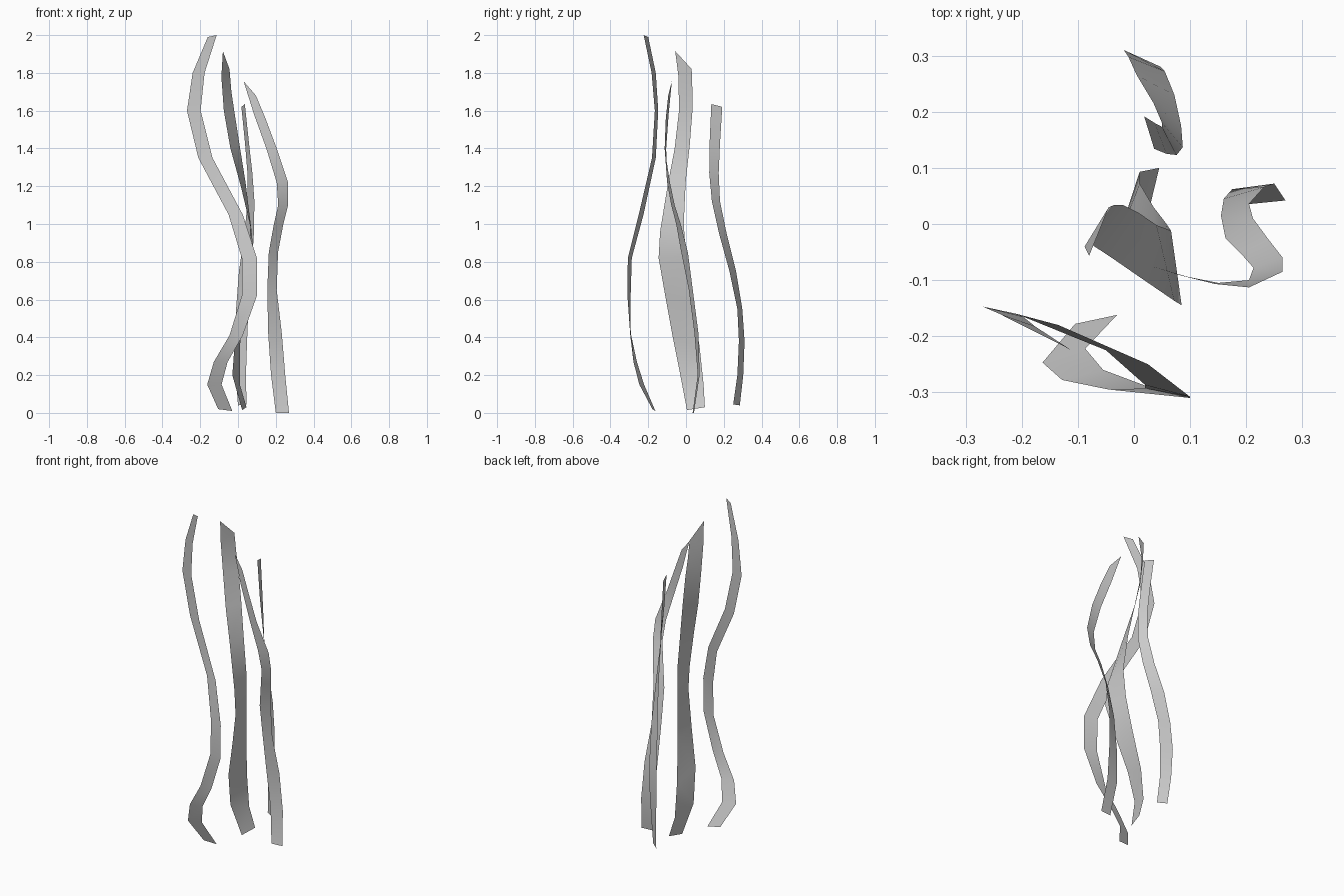
import bpy


def ribbon(name, rows):
    """Thin leaf: each row holds left edge x, y, z and right edge x, y, z."""
    verts = [p for r in rows for p in (r[:3], r[3:])]
    faces = [(2 * i, 2 * i + 1, 2 * i + 3, 2 * i + 2) for i in range(len(rows) - 1)]
    mesh = bpy.data.meshes.new(name)
    mesh.from_pydata(verts, [], faces)
    mesh.polygons.foreach_set("use_smooth", [True] * len(faces))
    obj = bpy.data.objects.new(name, mesh)
    bpy.context.collection.objects.link(obj)
    return obj


# Tall front strand with a strong S bend
ribbon("front_blade", [
    (-.105, -.178, .02, -.03, -.162, .01),
    (-.163, -.247, .15, -.087, -.222, .15),
    (-.128, -.278, .27, -.055, -.26, .27),
    (-.045, -.295, .41, .025, -.29, .41),
    (.02, -.293, .62, .1, -.31, .62),
    (.02, -.287, .82, .1, -.308, .82),
    (-.05, -.225, 1.05, .025, -.25, 1.05),
    (-.21, -.16, 1.35, -.135, -.18, 1.35),
    (-.27, -.147, 1.6, -.198, -.165, 1.6),
    (-.24, -.16, 1.8, -.177, -.182, 1.8),
    (-.16, -.2, 1.99, -.113, -.224, 2.0),
])

# Wide central strand, seen edge-on from the front
ribbon("centre_blade", [
    (.022, .005, .015, .045, .1, .03),
    (-.03, -.03, .2, .01, .093, .15),
    (-.015, -.07, .4, .01, .072, .35),
    (.04, -.11, .62, .035, .03, .6),
    (.085, -.145, .82, .058, 0, .82),
    (.072, -.137, .96, .066, -.012, 1.0),
    (.015, -.098, 1.2, .04, -.002, 1.22),
    (-.04, -.06, 1.4, .008, .02, 1.42),
    (-.075, -.037, 1.6, -.02, .034, 1.6),
    (-.088, -.04, 1.78, -.035, .034, 1.7),
    (-.08, -.057, 1.915, -.045, .03, 1.82),
])

# Curling strand on the right
ribbon("right_blade", [
    (.2, .035, 0, .27, .042, 0),
    (.175, .062, .2, .25, .072, .2),
    (.16, .045, .42, .232, .066, .42),
    (.155, .015, .65, .205, .036, .65),
    (.163, -.025, .85, .212, .01, .85),
    (.19, -.052, 1.0, .24, -.028, 1.0),
    (.213, -.078, 1.1, .265, -.06, 1.1),
    (.205, -.1, 1.22, .265, -.085, 1.22),
    (.15, -.105, 1.4, .205, -.113, 1.4),
    (.085, -.092, 1.58, .145, -.107, 1.56),
    (.03, -.075, 1.755, .095, -.094, 1.68),
])

# Shorter strand at the back
ribbon("back_blade", [
    (0, .285, .04, .045, .25, .045),
    (-.012, .303, .2, .042, .272, .2),
    (-.018, .31, .38, .048, .28, .38),
    (-.01, .298, .55, .055, .272, .55),
    (.005, .265, .75, .072, .23, .75),
    (.035, .215, .95, .084, .175, .95),
    (.05, .18, 1.12, .087, .137, 1.12),
    (.05, .173, 1.27, .076, .123, 1.27),
    (.037, .18, 1.43, .058, .125, 1.43),
    (.018, .192, 1.62, .036, .134, 1.635),
])
